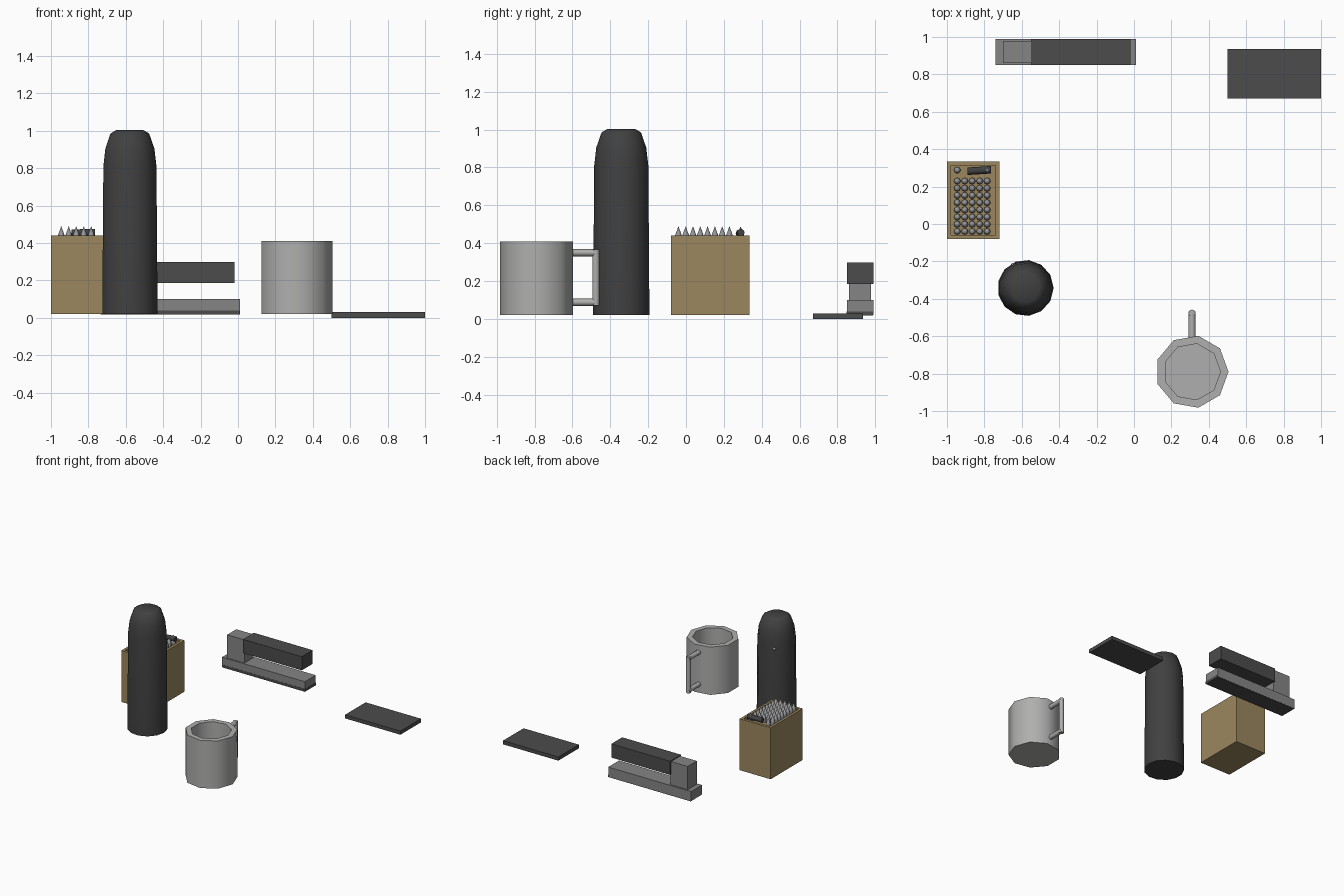
import bpy, bmesh, math
from mathutils import Vector, Matrix

if "Cube" in bpy.data.objects:
    bpy.data.objects.remove(bpy.data.objects["Cube"])


def mat(name, c):
    m = bpy.data.materials.new(name)
    m.diffuse_color = (*c, 1)
    m.use_nodes = True
    m.node_tree.nodes["Principled BSDF"].inputs["Base Color"].default_value = m.diffuse_color
    return m


TAN = mat("tan card", (0.33, 0.245, 0.115))
LIGHT = mat("light grey", (0.43, 0.43, 0.425))
MID = mat("mid grey", (0.235, 0.235, 0.235))
DARK = mat("dark grey", (0.072, 0.072, 0.072))
BLACK = mat("charcoal", (0.052, 0.052, 0.053))
STEEL = mat("steel grey", (0.30, 0.30, 0.31))


def finish(name, bm, material, smooth=None):
    bmesh.ops.recalc_face_normals(bm, faces=bm.faces)
    me = bpy.data.meshes.new(name)
    bm.to_mesh(me)
    bm.free()
    me.materials.append(material)
    ob = bpy.data.objects.new(name, me)
    bpy.context.collection.objects.link(ob)
    if smooth:
        bpy.ops.object.select_all(action='DESELECT')
        ob.select_set(True)
        bpy.context.view_layer.objects.active = ob
        bpy.ops.object.shade_smooth_by_angle(angle=math.radians(smooth))
    return ob


def box_bm(x0, x1, y0, y1, z0, z1):
    bm = bmesh.new()
    bmesh.ops.create_cube(bm, size=1)
    for v in bm.verts:
        v.co = (x0 + (v.co.x + .5) * (x1 - x0),
                y0 + (v.co.y + .5) * (y1 - y0),
                z0 + (v.co.z + .5) * (z1 - z0))
    return bm


def box(name, dims, material):
    return finish(name, box_bm(*dims), material)


def lathe(bm, profile, n, centre, turn=0.0):
    """Revolve (radius, z) points; a radius of 0 makes a pole."""
    rings = []
    for r, z in profile:
        count = n if r > 0 else 1
        rings.append([bm.verts.new((centre[0] + r * math.cos(turn + math.tau * i / n),
                                    centre[1] + r * math.sin(turn + math.tau * i / n), z))
                      for i in range(count)])
    for a, b in zip(rings, rings[1:]):
        for i in range(n):
            j = (i + 1) % n
            f = [a[i % len(a)], a[j % len(a)], b[j % len(b)], b[i % len(b)]]
            bm.faces.new(list(dict.fromkeys(f)))
    for ring in (rings[0], rings[-1]):
        if len(ring) > 1:
            bm.faces.new(ring)


def rod(bm, p, q, r, n=8):
    p, q = Vector(p), Vector(q)
    rot = (q - p).to_track_quat('Z', 'Y').to_matrix().to_4x4()
    bmesh.ops.create_cone(bm, cap_ends=True, segments=n, radius1=r, radius2=r,
                          depth=(q - p).length,
                          matrix=Matrix.Translation((p + q) / 2) @ rot)


# flask: tall rounded cylinder
bm = bmesh.new()
FX, FY = -0.58, -0.342
lathe(bm, [(.150, .02), (.144, .81), (.133, .905), (.105, .985), (.075, 1.003)], 13, (FX, FY))
finish("flask", bm, BLACK, 40)

# flask button, on the back left
bm = bmesh.new()
a = math.radians(118)
bmesh.ops.create_icosphere(bm, subdivisions=1, radius=.013, matrix=Matrix.Translation(
    (FX + .14 * math.cos(a), FY + .14 * math.sin(a), .78)))
finish("flask_button", bm, STEEL, 60)

# mug: nine-sided hollow cup
MX, MY = .31, -.79
bm = bmesh.new()
lathe(bm, [(.195, .02), (.195, .41), (.152, .41), (.152, .07)], 9, (MX, MY))
finish("mug", bm, LIGHT, 45)

# mug handle
bm = bmesh.new()
for z in (.35, .088):
    rod(bm, (MX, -.63, z), (MX, -.468, z), .019)
rod(bm, (MX, -.476, .07), (MX, -.476, .366), .019)
finish("mug_handle", bm, LIGHT, 50)

# open box with a shallow tray on top
bm = box_bm(-1, -.72, -.08, .335, .02, .44)
bm.faces.ensure_lookup_table()
top = max(bm.faces, key=lambda f: f.calc_center_median().z)
bmesh.ops.inset_region(bm, faces=[top], thickness=.03)
bmesh.ops.translate(bm, verts=top.verts, vec=(0, 0, 0))
down = bmesh.ops.extrude_face_region(bm, geom=[top])["geom"]
bmesh.ops.translate(bm, verts=[g for g in down if isinstance(g, bmesh.types.BMVert)],
                    vec=(0, 0, -.025))
if top.is_valid:
    bmesh.ops.delete(bm, geom=[top], context='FACES_ONLY')
finish("box", bm, TAN)

# pointed pins in rows
bm = bmesh.new()
for row in range(9):
    y = -.04 + .0385 * row if row < 8 else .288
    for col in range(5):
        if row == 8 and col in (1, 2, 3):
            continue
        lathe(bm, [(.018, .41), (.018, .44), (0, .49)], 8, (-.945 + .04 * col, y))
finish("pins", bm, STEEL, 50)

# loose marker lying on the pins
bm = bmesh.new()
rod(bm, (-.89, .282, .452), (-.765, .29, .456), .02)
finish("loose_marker", bm, BLACK, 50)

# stapler
box("stapler_base", (-.74, .01, .85, .99, .022, .10), MID)
box("stapler_foot_pad", (-.735, .011, .849, .989, .018, .04), DARK)
box("stapler_post", (-.70, -.545, .86, .978, .095, .29), MID)
box("stapler_arm", (-.55, -.018, .85, .99, .185, .297), DARK)

# flat slab
box("slab", (.5, 1, .67, .935, 0, .03), DARK)
